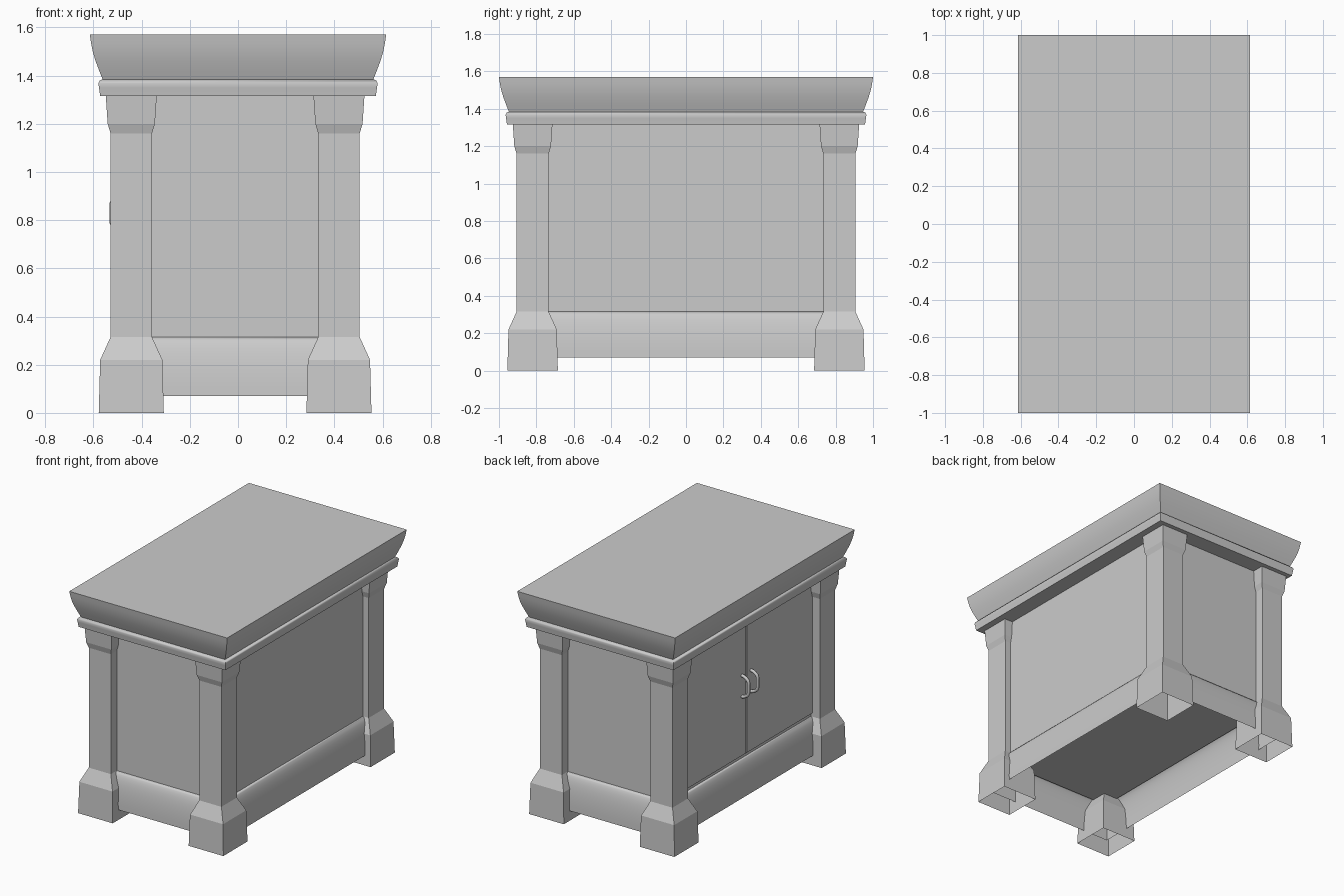
import bpy
import bmesh
from math import sin, cos, pi, radians

cube = bpy.data.objects.get("Cube")
if cube:
    bpy.data.objects.remove(cube, do_unlink=True)

# One plain grey for the whole cabinet
grey = bpy.data.materials.new("plain grey")
grey.use_nodes = True
colour = (0.6, 0.6, 0.6, 1)
grey.diffuse_color = colour
grey.node_tree.nodes["Principled BSDF"].inputs["Base Color"].default_value = colour


def smooth(obj, angle):
    bpy.ops.object.select_all(action="DESELECT")
    obj.select_set(True)
    bpy.context.view_layer.objects.active = obj
    bpy.ops.object.shade_smooth_by_angle(angle=radians(angle))


def loft(name, rings, centre=(0, 0), bottom=True, top=True, angle=None):
    """Stack rectangles given as (z, half width, half depth)."""
    bm = bmesh.new()
    cx, cy = centre
    loops = [[bm.verts.new((cx + sx * hx, cy + sy * hy, z))
              for sx, sy in ((-1, -1), (1, -1), (1, 1), (-1, 1))]
             for z, hx, hy in rings]
    for low, high in zip(loops, loops[1:]):
        for i in range(4):
            j = (i + 1) % 4
            bm.faces.new((low[i], low[j], high[j], high[i]))
    if bottom:
        bm.faces.new(loops[0][::-1])
    if top:
        bm.faces.new(loops[-1])
    mesh = bpy.data.meshes.new(name)
    bm.to_mesh(mesh)
    bm.free()
    mesh.materials.append(grey)
    obj = bpy.data.objects.new(name, mesh)
    bpy.context.collection.objects.link(obj)
    if angle:
        smooth(obj, angle)
    return obj


def offset_rings(profile, hx, hy):
    return [(z, hx + d, hy + d) for z, d in profile]


BODY_X, BODY_Y = 0.46, 0.84

# Cabinet body
loft("body", [(0.30, BODY_X, BODY_Y), (1.33, BODY_X, BODY_Y)])

# Flared skirt, a thin open shell rounding out below the body
skirt = [(0.07 + 0.245 * cos(a), 0.05 * sin(a))
         for a in (pi / 2 * (1 - i / 10) for i in range(11))]
loft("skirt", offset_rings(skirt, BODY_X, BODY_Y), bottom=False, top=False, angle=40)

# Corner pillars with wide plinths and flared capitals, open underneath
pillar = [(0, 0.135), (0.22, 0.129), (0.315, 0.086),
          (1.16, 0.086), (1.20, 0.098), (1.32, 0.106)]
for side, x in (("right", -0.443), ("left", 0.419)):
    for end, y in (("front", -0.82), ("back", 0.82)):
        loft(f"{end}_{side}_pillar", [(z, h, h) for z, h in pillar],
             centre=(x, y), bottom=False)

# Rounded moulding under the top
moulding = [(1.315, 0.572), (1.35, 0.577), (1.368, 0.58),
            (1.378, 0.575), (1.383, 0.565), (1.385, 0.54)]
loft("moulding", [(z, h, h + 0.385) for z, h in moulding], angle=60)

# Flared cornice and flat top
cornice = [(1.38, 0.56), (1.42, 0.576), (1.46, 0.591),
           (1.50, 0.603), (1.535, 0.61), (1.57, 0.615)]
loft("cornice", [(z, h, h + 0.385) for z, h in cornice], angle=40)

# Pair of doors on the long right side, with a narrow gap between
for name, sign in (("front", -1), ("back", 1)):
    loft(f"{name}_door", [(0.34, 0.006, 0.366), (1.32, 0.006, 0.366)],
         centre=(-BODY_X - 0.005, sign * 0.372))

    # Bowed pull handle
    curve = bpy.data.curves.new(f"{name}_handle", "CURVE")
    curve.dimensions = "3D"
    curve.bevel_depth = 0.011
    curve.bevel_resolution = 2
    curve.use_fill_caps = True
    spline = curve.splines.new("POLY")
    spline.points.add(12)
    for i, point in enumerate(spline.points):
        a = pi * i / 12
        bow = min(1, 1.25 * sin(a))
        point.co = (-0.466 - 0.057 * bow, sign * 0.05, 0.83 - 0.075 * cos(a), 1)
    handle = bpy.data.objects.new(f"{name}_handle", curve)
    bpy.context.collection.objects.link(handle)
    bpy.ops.object.select_all(action="DESELECT")
    handle.select_set(True)
    bpy.context.view_layer.objects.active = handle
    bpy.ops.object.convert(target="MESH")
    handle = bpy.context.view_layer.objects.active
    handle.data.materials.clear()
    handle.data.materials.append(grey)
    smooth(handle, 50)
